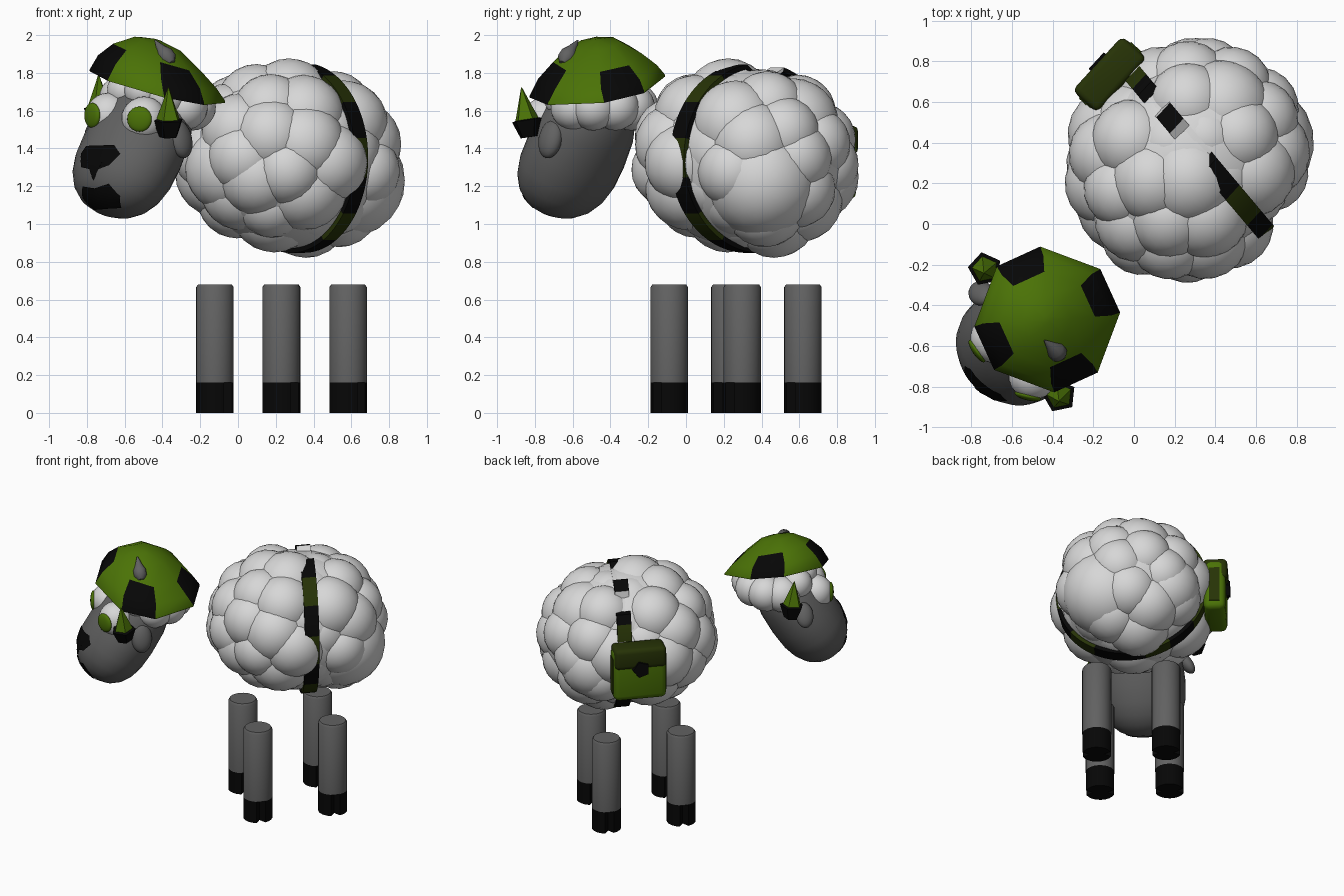
import bpy, bmesh, math, random
from mathutils import Vector, Matrix
from mathutils.bvhtree import BVHTree

if "Cube" in bpy.data.objects:
    bpy.data.objects.remove(bpy.data.objects["Cube"])

random.seed(4)
# The animal is built facing -y, then turned and moved as a whole
ROOT = Matrix.Translation((0.23, 0.265, 0)) @ Matrix.Rotation(math.radians(-42.5), 4, 'Z')


def material(name, rgb):
    m = bpy.data.materials.new(name)
    m.diffuse_color = (*rgb, 1)
    m.use_nodes = True
    m.node_tree.nodes["Principled BSDF"].inputs["Base Color"].default_value = m.diffuse_color
    return m


WOOL, SKIN, BLACK, GREEN, OLIVE = range(5)
MATS = [material("wool_white", (0.68, 0.68, 0.68)),
        material("skin_grey", (0.12, 0.12, 0.12)),
        material("black", (0.002, 0.002, 0.002)),
        material("bright_green", (0.07, 0.17, 0.002)),
        material("dark_green", (0.02, 0.033, 0.002))]


def finish(name, bm, smooth=None, recalc=True):
    if recalc:
        bmesh.ops.recalc_face_normals(bm, faces=bm.faces[:])
    me = bpy.data.meshes.new(name)
    bm.to_mesh(me)
    bm.free()
    for m in MATS:
        me.materials.append(m)
    if smooth:
        for p in me.polygons:
            p.use_smooth = True
        me.set_sharp_from_angle(angle=math.radians(smooth))
    ob = bpy.data.objects.new(name, me)
    bpy.context.collection.objects.link(ob)
    ob.matrix_world = ROOT
    return ob


def ball(bm, c, r, mat, rot=None, scale=(1, 1, 1), sub=3):
    m = Matrix.Translation(c) @ (rot or Matrix()) @ Matrix.Diagonal((*scale, 1))
    geo = bmesh.ops.create_icosphere(bm, subdivisions=sub, radius=r, matrix=m)
    for f in {f for v in geo['verts'] for f in v.link_faces}:
        f.material_index = mat


def lathe(bm, profile, origin, axis, segs, mat, depth=1.0, notch=None):
    """Rings of (distance, radius, material) around an axis."""
    a = Vector(axis).normalized()
    u = Vector((1, 0, 0)) if abs(a.x) < 0.9 else Vector((0, 1, 0))
    v = a.cross(u).normalized()
    u = v.cross(a)
    rings = []
    for row in profile:
        ring = []
        for i in range(segs):
            t = 2 * math.pi * i / segs
            r = row[1] * (notch if notch and i % (segs // 2) == 0 else 1)
            ring.append(bm.verts.new(Vector(origin) + a * row[0] + u * r * math.cos(t)
                                     + v * r * depth * math.sin(t)))
        rings.append(ring)
    for k in range(len(rings) - 1):
        m = profile[k][2] if len(profile[k]) > 2 else mat
        for i in range(segs):
            j = (i + 1) % segs
            bm.faces.new((rings[k][i], rings[k][j], rings[k + 1][j], rings[k + 1][i])).material_index = m
    first, last = bm.faces.new(rings[0]), bm.faces.new(rings[-1])
    first.material_index = profile[0][2] if len(profile[0]) > 2 else mat
    last.material_index = profile[-2][2] if len(profile[-2]) > 2 else mat


def box(name, c, size, mat, bevel):
    bm = bmesh.new()
    bmesh.ops.create_cube(bm, size=1, matrix=Matrix.Translation(c) @ Matrix.Diagonal((*size, 1)))
    if bevel:
        bmesh.ops.bevel(bm, geom=bm.edges[:], offset=bevel, segments=3, affect='EDGES', profile=0.5)
    for f in bm.faces:
        f.material_index = mat
    finish(name, bm, 35)


# Woolly body: shallow puffs over an ellipsoid, lower along the strap groove
bm = bmesh.new()
mid = Vector((0, 0.06, 1.35))
ball(bm, mid, 1, WOOL, scale=(0.495, 0.575, 0.475), sub=4)
N = 56
for i in range(N):
    h = 1 - 2 * (i + 0.5) / N
    t = i * math.pi * (3 - math.sqrt(5))
    d = Vector((math.cos(t) * math.sqrt(1 - h * h), h, math.sin(t) * math.sqrt(1 - h * h)))
    r = random.uniform(0.19, 0.24)
    k = 0.865 if abs(d.y * 0.6 - 0.06) < 0.15 else 1
    kz = 0.9 if k < 1 else 1
    side = 0.62 if d.x < 0 and d.y < 0 else 0.585
    sag = 0.07 * d.y * max(0, -d.z)
    ball(bm, mid + Vector((d.x * (side * k - r), d.y * (0.63 - r), d.z * (0.535 * kz - r) - sag)), r, WOOL)
ball(bm, (0.17, 0.34, 1.23), 0.3, WOOL)
ball(bm, (-0.24, 0.35, 1.25), 0.23, WOOL)
finish("wool_body", bm, 60)

# Legs and cloven hooves
for sx, sy in [(1, -1), (-1, -1), (1, 1), (-1, 1)]:
    o = (sx * 0.238, sy * 0.262, 0)
    side = ("front" if sy < 0 else "back") + ("_right" if sx > 0 else "_left")
    bm = bmesh.new()
    lathe(bm, [(0.16, 0.1), (0.665, 0.1), (0.68, 0.09)], o, (0, 0, 1), 20, SKIN)
    finish(side + "_leg", bm, 40)
    bm = bmesh.new()
    lathe(bm, [(0, 0.1), (0.16, 0.1)], o, (0, 0, 1), 20, BLACK, notch=0.5)
    finish(side + "_hoof", bm, 40)

# Head: rounded capsule leaning back from the muzzle
bm = bmesh.new()
lathe(bm, [(-0.25, 0.04), (-0.24, 0.1), (-0.21, 0.17), (-0.16, 0.228), (-0.09, 0.27), (0, 0.293),
           (0.12, 0.298), (0.28, 0.285), (0.43, 0.24), (0.52, 0.14), (0.56, 0.03)],
      (-0.015, -1.225, 1.28), (0.015, 0.22, 0.34), 32, SKIN, depth=0.82)
bmesh.ops.recalc_face_normals(bm, faces=bm.faces[:])
tree = BVHTree.FromBMesh(bm)
finish("head", bm, 60)

# Nose and mouth: thin plates laid on the muzzle
NOSE = [(-0.13, 1.37), (-0.1, 1.41), (0.09, 1.415), (0.135, 1.37), (0.09, 1.31), (0.03, 1.29),
        (0, 1.23), (-0.03, 1.29), (-0.1, 1.3)]
MOUTH = [(-0.13, 1.14), (-0.09, 1.2), (0, 1.19), (0.09, 1.215), (0.13, 1.15), (0.1, 1.09), (-0.09, 1.08)]
for name, outline in (("nose", NOSE), ("mouth", MOUTH)):
    bm = bmesh.new()
    bm.faces.new([bm.verts.new((x, 0, z)) for x, z in outline])
    bmesh.ops.triangulate(bm, faces=bm.faces[:])
    bmesh.ops.subdivide_edges(bm, edges=bm.edges[:], cuts=4, use_grid_fill=True)
    bmesh.ops.triangulate(bm, faces=bm.faces[:])
    for v in bm.verts:
        hit, nor, _, _ = tree.ray_cast(Vector((v.co.x, -3, v.co.z)), Vector((0, 1, 0)))
        if hit:
            v.co = hit + nor * 0.007
    bm.normal_update()
    for f in bm.faces:
        f.material_index = BLACK
        if f.normal.y > 0:
            f.normal_flip()
    finish(name, bm, 60, recalc=False)

# Eyes with green irises turned slightly outward
for side, c, out in (("right", (0.145, -1.235, 1.555), 0.5), ("left", (-0.115, -1.23, 1.575), -0.2)):
    c = Vector(c)
    d = Vector((out, -0.9, 0)).normalized()
    bm = bmesh.new()
    ball(bm, c, 0.12, WOOL)
    finish(side + "_eyeball", bm, 60)
    bm = bmesh.new()
    ball(bm, c + d * 0.105, 0.067, GREEN, d.to_track_quat('Z', 'Y').to_matrix().to_4x4(), (1, 1, 0.32))
    finish(side + "_iris", bm, 60)

# Wool tufts around the top of the head
bm = bmesh.new()
for i in range(10):
    t = 2 * math.pi * i / 10
    front = max(0, -math.sin(t))
    ball(bm, (0.2 * math.cos(t), -0.98 + 0.18 * math.sin(t), 1.62 + 0.09 * front),
         0.125 - 0.025 * front, WOOL)
finish("head_wool", bm, 60)

# Ears
for side, c, r, tilt in (("right", (0.27, -1.085, 1.45), 0.1, 15), ("left", (-0.315, -1.11, 1.5), 0.085, -35)):
    bm = bmesh.new()
    ball(bm, c, r, SKIN, Matrix.Rotation(math.radians(-tilt), 4, 'Y'), (0.5, 0.72, 1.05))
    finish(side + "_ear", bm, 60)

# Five-sided ear pendants: black cup, green spike
for side, o, axis in (("right", (0.3, -1.21, 1.46), (0.1, -0.12, 1)),
                      ("left", (-0.385, -1.0, 1.525), (0.05, -0.1, 1))):
    bm = bmesh.new()
    lathe(bm, [(0, 0.05, BLACK), (0.09, 0.085, BLACK), (0.095, 0.065, GREEN), (0.265, 0.003, GREEN)],
          o, axis, 5, BLACK)
    finish(side + "_pendant", bm)

# Cap: eight-sided dome tipped to one side, with four black corner panels
bm = bmesh.new()
cap = Vector((0.012, -0.985, 1.735))
rings = []
# radius, height, half width of a panel in degrees, slope across, slope along
for r, h, half, gx, gy in ((0.2, 0.02, 20, 0.27, 0.07), (0.36, -0.01, 19, 0.27, 0.07),
                           (0.36, 0.0, 19, 0.27, 0.07), (0.315, 0.07, 21, 0.28, 0.12),
                           (0.235, 0.145, 21, 0.29, 0.16), (0.12, 0.22, 22, 0.29, 0.14),
                           (0.02, 0.24, 22, 0.29, 0.14)):
    ring = []
    for i in range(8):
        t = math.radians(67 + 90 * (i // 2) + (half if i % 2 else -half))
        x, y = r * math.cos(t), r * math.sin(t)
        ring.append(bm.verts.new(cap + Vector((x, y, h - gx * x - gy * y))))
    rings.append(ring)
for k in range(6):
    for i in range(8):
        j = (i + 1) % 8
        f = bm.faces.new((rings[k][i], rings[k][j], rings[k + 1][j], rings[k + 1][i]))
        f.material_index = BLACK if k in (1, 2, 3) and i % 2 == 0 else GREEN
for ring in (rings[0], rings[-1]):
    bm.faces.new(ring).material_index = GREEN
finish("cap", bm, 45)

# Small horn poking through the cap
bm = bmesh.new()
lathe(bm, [(0, 0.02), (0.03, 0.045), (0.07, 0.045), (0.11, 0.025), (0.17, 0.004)],
      (0.19, -1.07, 1.85), (-0.11, 0.0, 0.115), 12, SKIN)
finish("horn", bm, 50)

# Strap around the body: (start angle, colour) of each segment; wool covers it in two places
SEGMENTS = [(-10, OLIVE), (13, BLACK), (37, OLIVE), (59, BLACK), (83, WOOL), (108, BLACK), (122, WOOL),
            (137, BLACK), (150, OLIVE), (172, BLACK), (195, OLIVE), (217, BLACK), (240, OLIVE),
            (260, BLACK), (300, OLIVE), (325, BLACK), (350, OLIVE)]
bm = bmesh.new()
loops = []
for i in range(90):
    t = math.radians(4 * i)
    sink = 0.93 if 83 < 4 * i < 108 or 122 < 4 * i < 137 else 1
    loop = []
    for k, w in ((1, -0.05), (1, 0.05), (0.95, 0.05), (0.95, -0.05)):
        x = 0.525 * k * sink * math.cos(t)
        loop.append(bm.verts.new((x, 0.125 - 0.13 * x + w, 1.35 + 0.503 * k * sink * math.sin(t))))
    loops.append(loop)
for i in range(90):
    a, b = loops[i], loops[(i + 1) % 90]
    colour = [c for start, c in SEGMENTS if start <= 4 * i + 2][-1]
    for k in range(4):
        f = bm.faces.new((a[k], a[(k + 1) % 4], b[(k + 1) % 4], b[k]))
        f.material_index = colour
finish("strap", bm, 40)

# Shoulder bag with flap, end panels and five-sided button
box("bag", (-0.57, 0.11, 1.32), (0.15, 0.37, 0.38), GREEN, 0.04)
box("bag_flap", (-0.575, 0.11, 1.445), (0.165, 0.362, 0.15), OLIVE, 0.03)
for s, end in ((1, "back"), (-1, "front")):
    box("bag_panel_" + end, (-0.57, 0.11 + s * 0.185, 1.31), (0.07, 0.008, 0.26), OLIVE, 0)
bm = bmesh.new()
lathe(bm, [(0, 0.065), (0.03, 0.06)], (-0.64, 0.11, 1.37), (-1, 0, 0), 5, BLACK)
finish("bag_button", bm)
